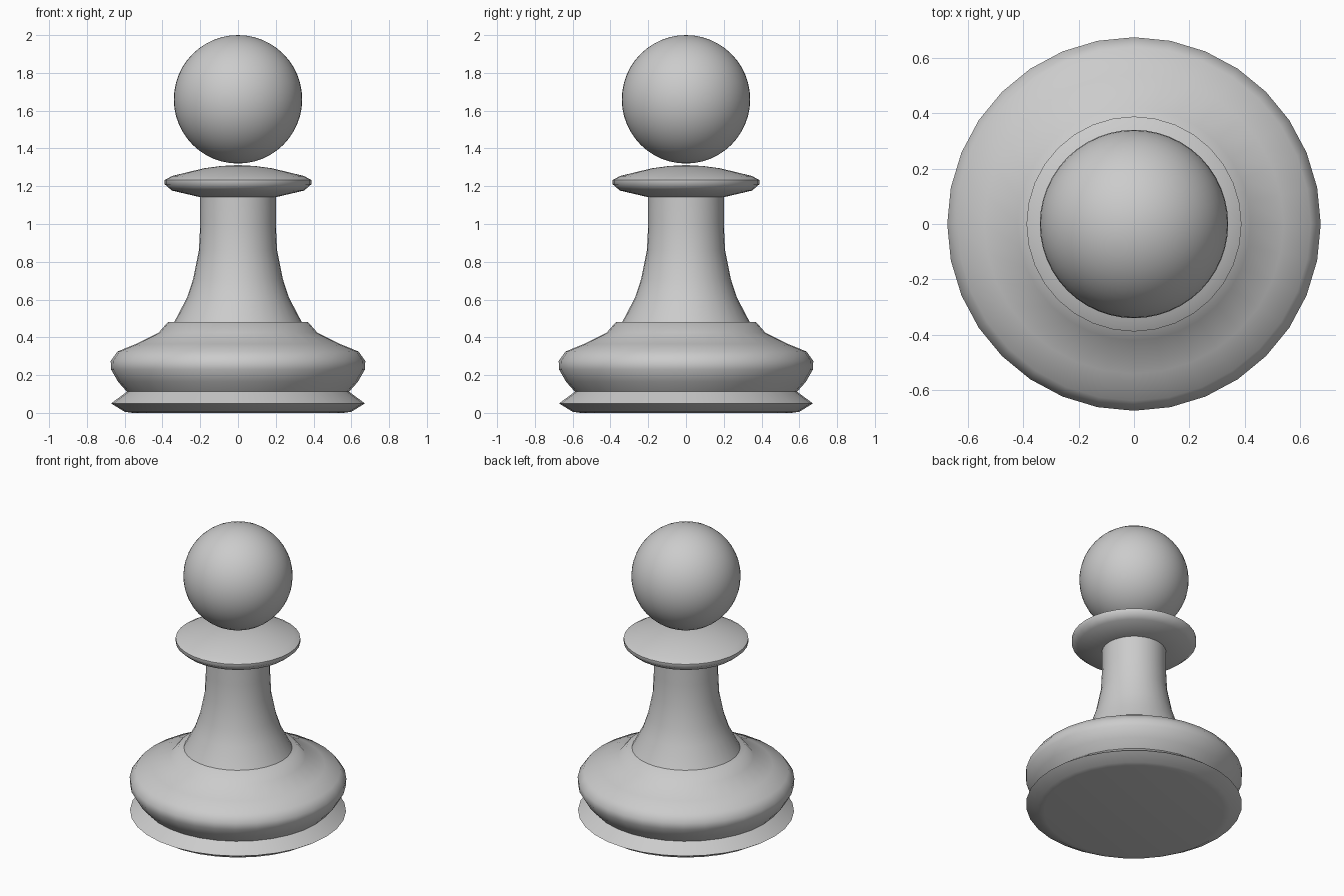
import bpy, bmesh, math

if "Cube" in bpy.data.objects:
    bpy.data.objects.remove(bpy.data.objects["Cube"])

def lathe(name, profile, angle=50, segments=32):
    """Spin an (r, z) profile around the z axis."""
    bm = bmesh.new()
    verts = [bm.verts.new((r, 0, z)) for r, z in profile]
    edges = [bm.edges.new(p) for p in zip(verts, verts[1:])]
    bmesh.ops.spin(bm, geom=verts + edges, cent=(0, 0, 0), axis=(0, 0, 1),
                   angle=2 * math.pi, steps=segments)
    bmesh.ops.remove_doubles(bm, verts=bm.verts, dist=1e-4)
    bmesh.ops.recalc_face_normals(bm, faces=bm.faces)
    mesh = bpy.data.meshes.new(name)
    bm.to_mesh(mesh)
    bm.free()
    obj = bpy.data.objects.new(name, mesh)
    bpy.context.collection.objects.link(obj)
    smooth(obj, angle)
    return obj

def smooth(obj, angle):
    bpy.ops.object.select_all(action='DESELECT')
    obj.select_set(True)
    bpy.context.view_layer.objects.active = obj
    bpy.ops.object.shade_smooth_by_angle(angle=math.radians(angle))

# Foot: flared rim, groove, rounded bulge and flat shoulder
lathe("base", [(0, 0), (0.56, 0), (0.60, 0.006), (0.672, 0.05), (0.588, 0.112),
               (0.635, 0.165), (0.672, 0.23), (0.674, 0.275), (0.638, 0.325),
               (0.54, 0.365), (0.42, 0.425), (0.37, 0.482), (0, 0.482)])

# Tapering stem
lathe("stem", [(0, 0.48), (0.338, 0.48), (0.27, 0.61), (0.237, 0.71), (0.207, 0.86),
               (0.20, 1.0), (0.20, 1.16), (0, 1.16)])

# Collar disc below the head
lathe("collar", [(0, 1.14), (0.20, 1.142), (0.35, 1.177), (0.388, 1.21), (0.388, 1.233),
                 (0.35, 1.254), (0.18, 1.295), (0.09, 1.307), (0, 1.312)])

# Ball head
bpy.ops.mesh.primitive_uv_sphere_add(segments=48, ring_count=24, radius=0.34,
                                     location=(0, 0, 1.66))
head = bpy.context.object
head.name = "head"
smooth(head, 60)
